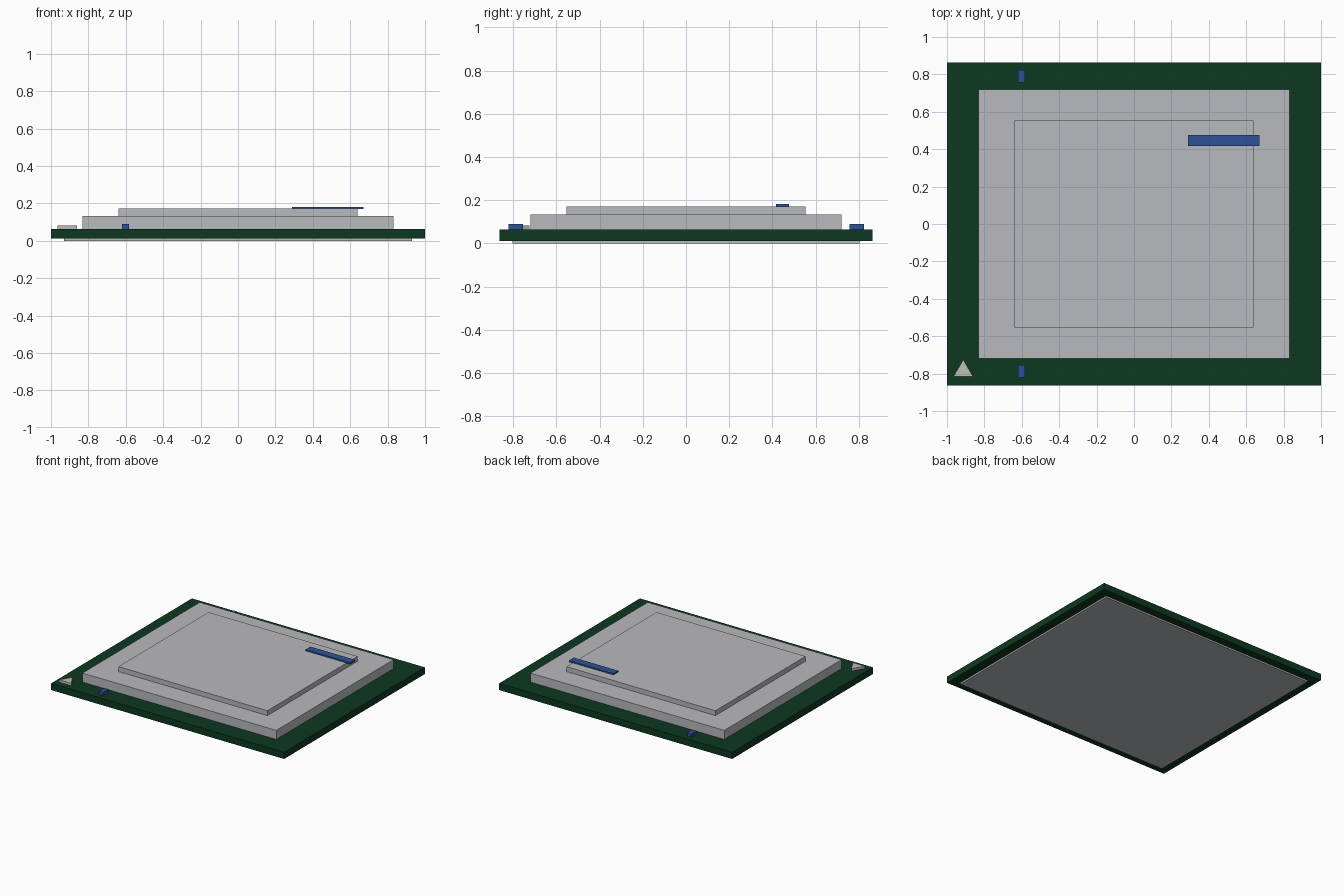
import bpy

if "Cube" in bpy.data.objects:
    bpy.data.objects.remove(bpy.data.objects["Cube"], do_unlink=True)


def material(name, rgb):
    mat = bpy.data.materials.new(name)
    mat.use_nodes = True
    color = (*rgb, 1.0)
    mat.diffuse_color = color
    mat.node_tree.nodes["Principled BSDF"].inputs["Base Color"].default_value = color
    return mat


GREEN = material("dark green board", (0.004, 0.04, 0.015))
METAL = material("grey metal", (0.485, 0.491, 0.515))
BLUE = material("blue", (0.027, 0.084, 0.305))
PALE = material("pale grey", (0.51, 0.51, 0.49))


def box(name, center, size, z0, z1, mat):
    """Axis-aligned box from its plan centre, plan size and height range."""
    bpy.ops.mesh.primitive_cube_add(size=1, location=(*center, (z0 + z1) / 2))
    obj = bpy.context.object
    obj.name = name
    obj.scale = (*size, z1 - z0)
    bpy.ops.object.transform_apply(location=False, rotation=False, scale=True)
    obj.data.materials.append(mat)
    return obj


BOARD_TOP = 0.064
LID_TOP = 0.134

# Stacked plates, bottom to top
box("contact_plate", (0, 0), (1.86, 1.604), 0, 0.013, METAL)
box("circuit_board", (0, 0), (2, 1.726), 0.012, BOARD_TOP, GREEN)
box("heat_spreader_base", (0, 0), (1.664, 1.438), BOARD_TOP, LID_TOP, METAL)
box("heat_spreader_top", (0, 0), (1.28, 1.106), LID_TOP, 0.172, METAL)

# Raised bar overhanging the lid edge
box("label_bar", (0.48, 0.447), (0.382, 0.06), 0.169, 0.182, BLUE)

# Small alignment keys near the front and back edges
for side, y in (("front", -0.788), ("back", 0.79)):
    box(side + "_alignment_key", (-0.602, y), (0.036, 0.066), BOARD_TOP, 0.089, BLUE)

# Triangular corner marker
bpy.ops.mesh.primitive_cylinder_add(vertices=3, radius=0.06, depth=0.02,
                                    location=(-0.913, -0.785, BOARD_TOP + 0.009))
marker = bpy.context.object
marker.name = "corner_marker"
marker.data.materials.append(PALE)
